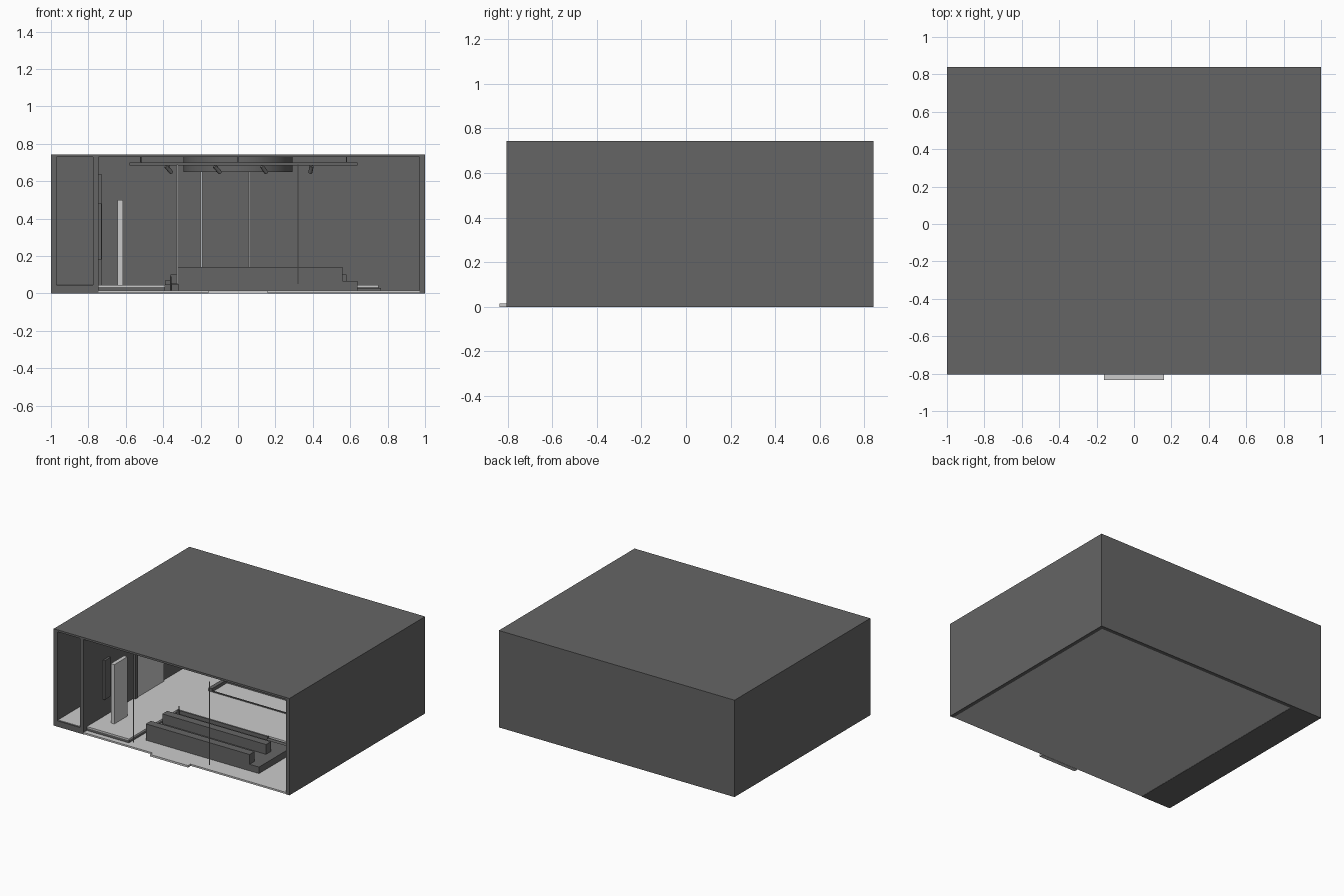
import bpy, math
from mathutils import Vector

if "Cube" in bpy.data.objects:
    bpy.data.objects.remove(bpy.data.objects["Cube"])

dark = bpy.data.materials.new("dark_finish")
dark.diffuse_color = (0.13, 0.13, 0.13, 1)
dark.use_nodes = True
dark.node_tree.nodes["Principled BSDF"].inputs["Base Color"].default_value = dark.diffuse_color


def paint(o, mat):
    if mat:
        o.data.materials.append(mat)
    return o


def box(name, x0, x1, y0, y1, z0, z1, mat=None):
    """Axis-aligned box from its limits."""
    v = [(x, y, z) for x in (x0, x1) for y in (y0, y1) for z in (z0, z1)]
    f = [(0, 1, 3, 2), (4, 6, 7, 5), (0, 4, 5, 1), (2, 3, 7, 6), (0, 2, 6, 4), (1, 5, 7, 3)]
    me = bpy.data.meshes.new(name)
    me.from_pydata(v, [], f)
    o = bpy.data.objects.new(name, me)
    bpy.context.collection.objects.link(o)
    return paint(o, mat)


def rod(name, a, b, r, mat=None, sides=12):
    """Cylinder between two points."""
    a, b = Vector(a), Vector(b)
    d = b - a
    bpy.ops.mesh.primitive_cylinder_add(vertices=sides, radius=r, depth=d.length, location=(a + b) / 2)
    o = bpy.context.object
    o.name = name
    o.rotation_euler = d.to_track_quat('Z', 'Y').to_euler()
    bpy.ops.object.shade_smooth_by_angle(angle=math.radians(40))
    return paint(o, mat)


def extrude_x(name, pts, x0, x1, mat=None):
    """Closed (y, z) profile swept along x."""
    n = len(pts)
    v = [(x, y, z) for x in (x0, x1) for y, z in pts]
    f = [tuple(range(n)), tuple(reversed(range(n, 2 * n)))]
    f += [(i, i + n, (i + 1) % n + n, (i + 1) % n) for i in range(n)]
    me = bpy.data.meshes.new(name)
    me.from_pydata(v, [], f)
    o = bpy.data.objects.new(name, me)
    bpy.context.collection.objects.link(o)
    return paint(o, mat)


F, B, TOP = -0.805, 0.84, 0.743

# Shell: roof, walls and the narrow side room on the left
box("roof", -1, 1, F, B, 0.728, TOP, dark)
box("left_wall", -1, -0.97, F, B, 0, 0.728, dark)
box("right_wall", 0.97, 1, F, B, 0, 0.728, dark)
box("back_wall", -0.97, 0.97, B - 0.03, B, 0, 0.728, dark)
box("partition_wall", -0.775, -0.747, F, B - 0.03, 0, 0.728, dark)
box("side_room_base", -0.97, -0.775, F, B - 0.03, 0, 0.045, dark)
box("side_room_floor", -0.97, -0.775, F + 0.01, B - 0.03, 0.045, 0.048)

# Floor and entrance step
box("floor", -0.747, 0.97, F, B - 0.03, 0.002, 0.015)
box("entrance_step", -0.16, 0.16, -0.835, F, 0, 0.015)

# Raised platform: dark riser with a light deck, L-shaped around the seats
for part, z0, z1, mat in (("riser", 0.015, 0.034, dark), ("deck", 0.034, 0.045, None)):
    box("left_platform_" + part, -0.747, -0.39, -0.765, -0.17, z0, z1, mat)
    box("rear_platform_" + part, -0.747, 0.75, -0.17, B - 0.03, z0, z1, mat)
box("platform_edge_strip", -0.39, 0.38, -0.185, -0.17, 0.015, 0.048, dark)
box("platform_lower_step", 0.38, 0.765, -0.21, -0.17, 0.015, 0.03, dark)

# Two tiered seat rows, backs towards the front
for i, y in enumerate((-0.66, -0.46)):
    extrude_x(f"seat_row_{i}", [(y, 0.015), (y + 0.2, 0.015), (y + 0.2, 0.065),
                                (y + 0.06, 0.065), (y + 0.06, 0.14), (y, 0.14)],
              -0.32, 0.56, dark)
    box(f"seat_end_{i}", 0.56, 0.64, y, y + 0.2, 0.015, 0.065, dark)

# Low bench at the rear with a return along its left side
box("rear_bench", -0.36, 0.58, 0.38, 0.6, 0.045, 0.1, dark)
box("rear_bench_return", -0.39, -0.36, 0.2, 0.6, 0.045, 0.07, dark)
box("rear_bench_kerb", -0.36, 0.58, 0.2, 0.208, 0.045, 0.053, dark)

# Display panels on the left
box("standing_panel", -0.645, -0.615, -0.62, -0.46, 0.045, 0.5)
box("wall_panel", -0.745, -0.735, -0.17, 0.15, 0.045, 0.635)
box("wall_panel_edge", -0.745, -0.728, -0.2, -0.17, 0.045, 0.635, dark)
box("wall_screen", -0.747, -0.73, -0.57, -0.5, 0.18, 0.48, dark)
rod("small_post", (-0.36, -0.2, 0.015), (-0.36, -0.2, 0.09), 0.004, dark)

# Thin front uprights and back wall strips
for i, x in enumerate((-0.325, 0.32)):
    box(f"front_upright_{i}", x - 0.003, x + 0.003, F, F + 0.007, 0.05, 0.69)
for i, x in enumerate((-0.195, 0.06)):
    box(f"wall_strip_{i}", x - 0.005, x + 0.005, 0.8, 0.81, 0.045, 0.7)

# Round ceiling drum
rod("ceiling_drum", (0, 0.05, 0.65), (0, 0.05, 0.728), 0.292, dark, 48)

# Suspended lighting track with tilted spot heads
TY = -0.42
box("light_track", -0.58, 0.64, TY - 0.01, TY + 0.01, 0.685, 0.7, dark)
for i, x in enumerate((-0.52, 0.0, 0.58)):
    rod(f"track_hanger_{i}", (x, TY, 0.698), (x, TY, 0.73), 0.003, dark, 8)
for i, (x, lean) in enumerate(((-0.37, 0.03), (-0.11, 0.03), (0.14, 0.025), (0.39, -0.008))):
    rod(f"spot_stem_{i}", (x, TY, 0.69), (x, TY, 0.668), 0.003, dark, 8)
    rod(f"spot_head_{i}", (x - lean / 2, TY, 0.68), (x + lean / 2, TY + 0.02, 0.645), 0.011, dark, 16)
